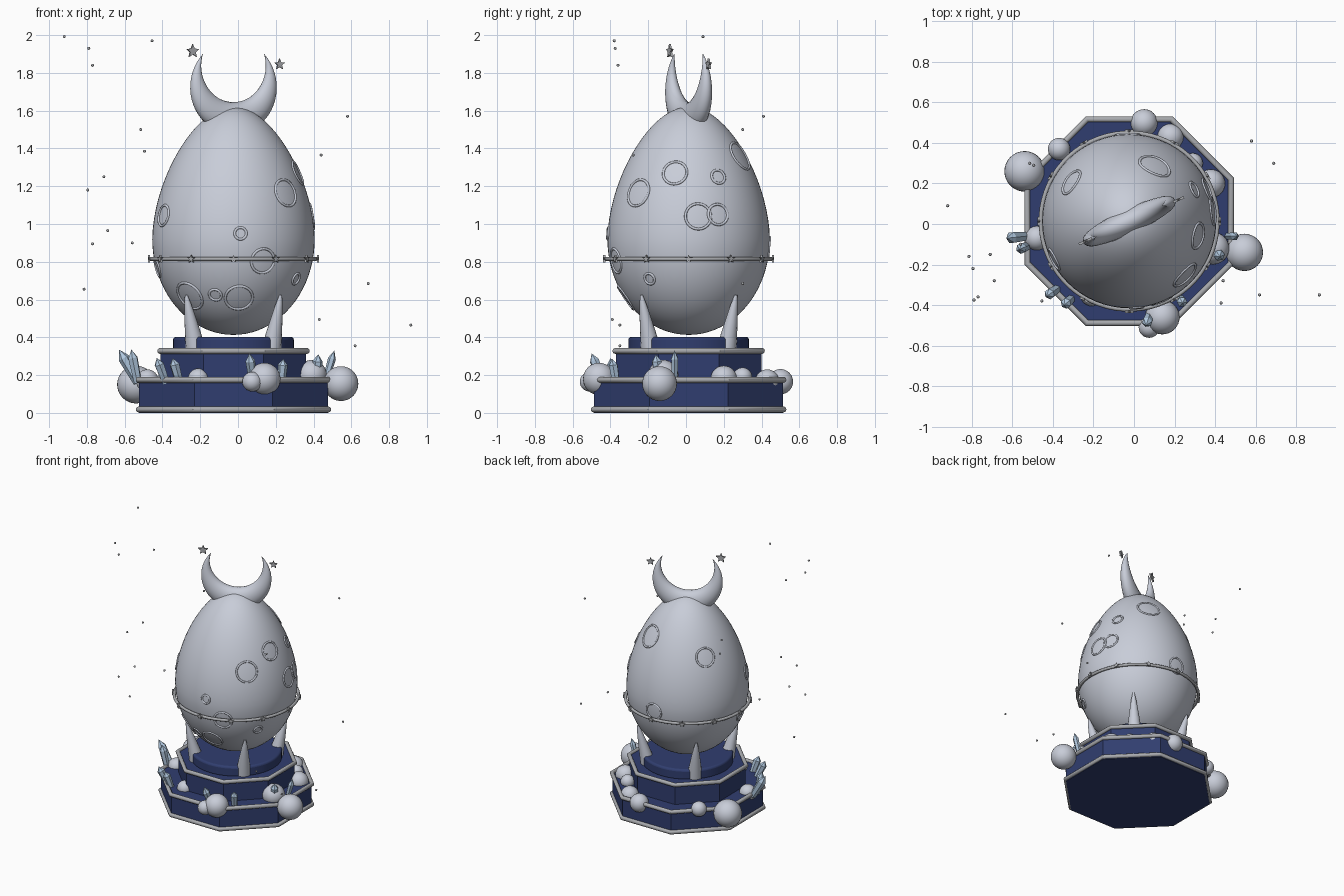
import bpy, bmesh, math
from mathutils import Vector, Matrix

default_cube = bpy.data.objects.get("Cube")
if default_cube:
    bpy.data.objects.remove(default_cube, do_unlink=True)

CENTER = Vector((-0.024, 0.014, 0))
EGG_RADIUS, EGG_WAIST, EGG_UP, EGG_DOWN = 0.43, 0.92, 0.7, 0.507


def material(name, color):
    mat = bpy.data.materials.new(name)
    mat.use_nodes = True
    mat.diffuse_color = (*color, 1)
    mat.node_tree.nodes["Principled BSDF"].inputs["Base Color"].default_value = (*color, 1)
    return mat


SILVER = material("pale silver", (0.58, 0.61, 0.69))
METAL = material("grey metal", (0.4, 0.41, 0.43))
NAVY = material("navy blue", (0.03, 0.048, 0.16))
ICE = material("ice blue", (0.44, 0.58, 0.74))


def finish(obj, name, mat, angle=40):
    """Name, colour and shade the given object."""
    obj.name = obj.data.name = name
    obj.data.materials.clear()
    obj.data.materials.append(mat)
    bpy.ops.object.select_all(action="DESELECT")
    obj.select_set(True)
    bpy.context.view_layer.objects.active = obj
    if angle:
        bpy.ops.object.shade_smooth_by_angle(angle=math.radians(angle))
    return obj


def from_bmesh(bm, name, mat, angle=40):
    bmesh.ops.recalc_face_normals(bm, faces=bm.faces)
    mesh = bpy.data.meshes.new(name)
    bm.to_mesh(mesh)
    bm.free()
    obj = bpy.data.objects.new(name, mesh)
    bpy.context.collection.objects.link(obj)
    return finish(obj, name, mat, angle)


def ball(name, location, radius, mat, segments=32):
    bpy.ops.mesh.primitive_uv_sphere_add(segments=segments, ring_count=segments // 2,
                                         radius=radius, location=location)
    return finish(bpy.context.object, name, mat, 60)


def prism(name, sides, radius, bottom, top, mat):
    bpy.ops.mesh.primitive_cylinder_add(
        vertices=sides, radius=radius, depth=top - bottom,
        location=CENTER + Vector((0, 0, (top + bottom) / 2)), rotation=(0, 0, math.pi / sides))
    return finish(bpy.context.object, name, mat)


def hoop(name, sides, radius, thickness, z, mat):
    bpy.ops.mesh.primitive_torus_add(
        major_segments=sides, minor_segments=12, major_radius=radius, minor_radius=thickness,
        location=CENTER + Vector((0, 0, z)), rotation=(0, 0, math.pi / sides))
    return finish(bpy.context.object, name, mat)


def star(name, location, facing, radius, depth):
    """Five-pointed star plate whose flat side faces the given azimuth."""
    bm = bmesh.new()
    rim = []
    for i in range(10):
        a, r = math.pi * i / 5, radius * (0.45 if i % 2 else 1)
        rim.append(bm.verts.new((-depth / 2, r * math.sin(a), r * math.cos(a))))
    face = bm.faces.new(rim)
    out = bmesh.ops.extrude_face_region(bm, geom=[face])
    moved = [v for v in out["geom"] if isinstance(v, bmesh.types.BMVert)]
    bmesh.ops.translate(bm, verts=moved, vec=(depth, 0, 0))
    bm.transform(Matrix.Translation(location) @ Matrix.Rotation(facing, 4, "Z"))
    return from_bmesh(bm, name, METAL, 0)


def taper(t):
    return 1 - 0.17 * max(t, 0) ** 1.5


def egg_radius(z):
    t = (z - EGG_WAIST) / (EGG_UP if z > EGG_WAIST else EGG_DOWN)
    return EGG_RADIUS * math.sqrt(max(0, 1 - t * t)) * taper(t)


def polar(azimuth, radius, z):
    return CENTER + Vector((radius * math.cos(azimuth), radius * math.sin(azimuth), z))


# Stepped octagonal pedestal with metal trims and a round bevelled plinth
CORNER = 1 / math.cos(math.pi / 8)
prism("base_tier", 8, 0.5 * CORNER, 0, 0.175, NAVY)
prism("upper_tier", 8, 0.385 * CORNER, 0.17, 0.33, NAVY)
plinth = prism("plinth", 64, 0.32, 0.32, 0.402, NAVY)
bevel = plinth.modifiers.new("rounded_edge", "BEVEL")
bevel.width, bevel.segments, bevel.limit_method = 0.015, 3, "ANGLE"
for name, apothem, z in (("base_bottom_trim", 0.503, 0.018), ("base_top_trim", 0.503, 0.175),
                         ("upper_tier_trim", 0.389, 0.328)):
    hoop(name, 8, apothem * CORNER, 0.0155, z, METAL)

# Egg body
bm = bmesh.new()
bmesh.ops.create_uvsphere(bm, u_segments=64, v_segments=40, radius=1)
for v in bm.verts:
    t = v.co.z
    side = EGG_RADIUS * taper(t)
    v.co = CENTER + Vector((v.co.x * side, v.co.y * side,
                            EGG_WAIST + t * (EGG_UP if t > 0 else EGG_DOWN)))
from_bmesh(bm, "egg", SILVER, 60)

# Crater rims that hug the egg: azimuth in degrees, height, radius
CRATERS = [(-133, .62, .08), (-106, .625, .033), (-85, .61, .073), (-68, .805, .065),
           (-85, .95, .031), (-44, 1.165, .073), (-32, .71, .03), (-153, 1.045, .055),
           (-12, 1.27, .064), (26, 1.25, .038), (7, 1.04, .068), (22, 1.05, .055),
           (65, 1.36, .08), (146, 1.275, .066), (91, .87, .06), (190, .77, .05)]
for azimuth, height, radius in CRATERS:
    azimuth = math.radians(azimuth)
    slope = (egg_radius(height + 0.02) - egg_radius(height - 0.02)) / 0.04
    upward = Vector((slope, 1)).normalized()
    curve = bpy.data.curves.new("crater_rim", "CURVE")
    curve.dimensions, curve.bevel_depth, curve.bevel_resolution = "3D", 0.007, 2
    spline = curve.splines.new("POLY")
    spline.points.add(31)
    spline.use_cyclic_u = True
    for i, point in enumerate(spline.points):
        a = math.tau * i / 32
        z = height + radius * math.sin(a) * upward.y
        r = egg_radius(z)
        swing = radius * math.cos(a) / r
        point.co = (*polar(azimuth + swing, r, z), 1)
    rim = bpy.data.objects.new("crater_rim", curve)
    bpy.context.collection.objects.link(rim)
    curve.materials.append(SILVER)

# Belt with small stars
hoop("belt", 64, 0.436, 0.011, 0.815, METAL)
for i in range(12):
    a = math.tau * i / 12
    star("belt_star", polar(a, 0.447, 0.815), a, 0.022, 0.012)

# Four tapered feet leaning out against the egg
for i in range(4):
    a = math.pi / 4 + i * math.pi / 2
    low, high = polar(a, 0.28, 0.33), polar(a, 0.354, 0.625)
    bm = bmesh.new()
    rings = []
    for k in range(7):
        t = k / 6
        r = 0.048 * (1 - t) ** 0.8 + 0.007
        middle = low.lerp(high, t)
        rings.append([bm.verts.new(middle + Vector((r * math.cos(b), r * math.sin(b), 0)))
                      for b in (math.tau * j / 16 for j in range(16))])
    for lower, upper in zip(rings, rings[1:]):
        for j in range(16):
            n = (j + 1) % 16
            bm.faces.new((lower[j], lower[n], upper[n], upper[j]))
    bm.faces.new(rings[0])
    bm.faces.new(rings[-1])
    from_bmesh(bm, "foot", SILVER)

# Crescent: elliptical sections swept between an outer and an inner circle
TILT = math.radians(25)
bm = bmesh.new()
rings = []
for i in range(41):
    s = -1 + i / 20
    a = s * math.radians(134)
    b = s * math.radians(110)
    outer = Vector((0.25 * math.sin(a), 0, 1.725 - 0.25 * math.cos(a)))
    inner = Vector((0.19 * math.sin(b), 0, 1.835 - 0.19 * math.cos(b)))
    middle, half = (outer + inner) / 2, (outer - inner) / 2
    thick = Vector((0, 0.06 * (1 - abs(s) ** 1.6) + 0.002, 0))
    rings.append([bm.verts.new(middle + half * math.cos(c) + thick * math.sin(c))
                  for c in (math.tau * j / 20 for j in range(20))])
for first, second in zip(rings, rings[1:]):
    for j in range(20):
        n = (j + 1) % 20
        bm.faces.new((first[j], first[n], second[n], second[j]))
bm.faces.new(rings[0])
bm.faces.new(rings[-1])
bm.transform(Matrix.Translation(CENTER) @ Matrix.Rotation(TILT, 4, "Z"))
from_bmesh(bm, "crescent", SILVER, 60)
star("right_tip_star", (-0.24, -0.085, 1.915), TILT - math.pi / 2, 0.037, 0.012)
star("left_tip_star", (0.22, 0.12, 1.845), TILT - math.pi / 2, 0.03, 0.012)

# Moon balls resting around the base step
for x, y, z, r in [(-.54, .26, .15, .1), (.545, -.14, .155, .092), (.14, -.46, .18, .085),
                   (.075, -.51, .165, .052), (.05, .5, .165, .067), (-.37, .37, .18, .055),
                   (.18, .43, .165, .065), (.38, .2, .18, .07), (.39, -.12, .2, .08),
                   (-.48, -.07, .17, .06), (-.21, -.35, .18, .055), (.29, .3, .19, .05)]:
    ball("moon_ball", (x, y, z), r, SILVER)

# Six-sided pointed crystals: foot position and tip position
CRYSTALS = [((-.53, -.06, .16), (-.63, -.07, .335), .03), ((-.53, -.11, .16), (-.565, -.125, .335), .027),
            ((-.38, -.32, .16), (-.43, -.355, .29), .027), ((-.31, -.37, .16), (-.345, -.4, .29), .027),
            ((.08, -.44, .16), (.06, -.5, .315), .026), ((.23, -.37, .16), (.24, -.39, .285), .026),
            ((.41, -.14, .16), (.425, -.16, .31), .028), ((.46, -.06, .16), (.51, -.06, .33), .021)]
for foot, tip, r in CRYSTALS:
    foot, tip = Vector(foot), Vector(tip)
    length = (tip - foot).length
    bm = bmesh.new()
    bmesh.ops.create_cone(bm, cap_ends=True, segments=6, radius1=r * 0.8, radius2=r,
                          depth=length * 0.75, matrix=Matrix.Translation((0, 0, length * 0.375)))
    cap = max(bm.faces, key=lambda f: f.calc_center_median().z)
    peak = bmesh.ops.poke(bm, faces=[cap])["verts"][0]
    peak.co.z = length
    turn = (tip - foot).to_track_quat("Z", "Y").to_matrix().to_4x4()
    bm.transform(Matrix.Translation(foot) @ turn)
    from_bmesh(bm, "crystal", ICE, 0)

# Floating specks
for spot in [(-.92, .09, 1.992), (-.79, -.375, 1.93), (-.77, -.36, 1.84), (-.455, -.38, 1.97),
             (-.515, .3, 1.5), (-.495, .29, 1.385), (-.795, -.22, 1.18), (-.71, -.15, 1.25),
             (-.69, -.28, .965), (-.77, -.36, .895), (-.56, -.1, .9), (-.815, -.16, .655),
             (.58, .41, 1.57), (.44, -.28, 1.365), (.69, .3, .685), (.43, -.39, .495),
             (.62, -.35, .355), (.915, -.35, .465)]:
    ball("speck", spot, 0.008, METAL, 8)
